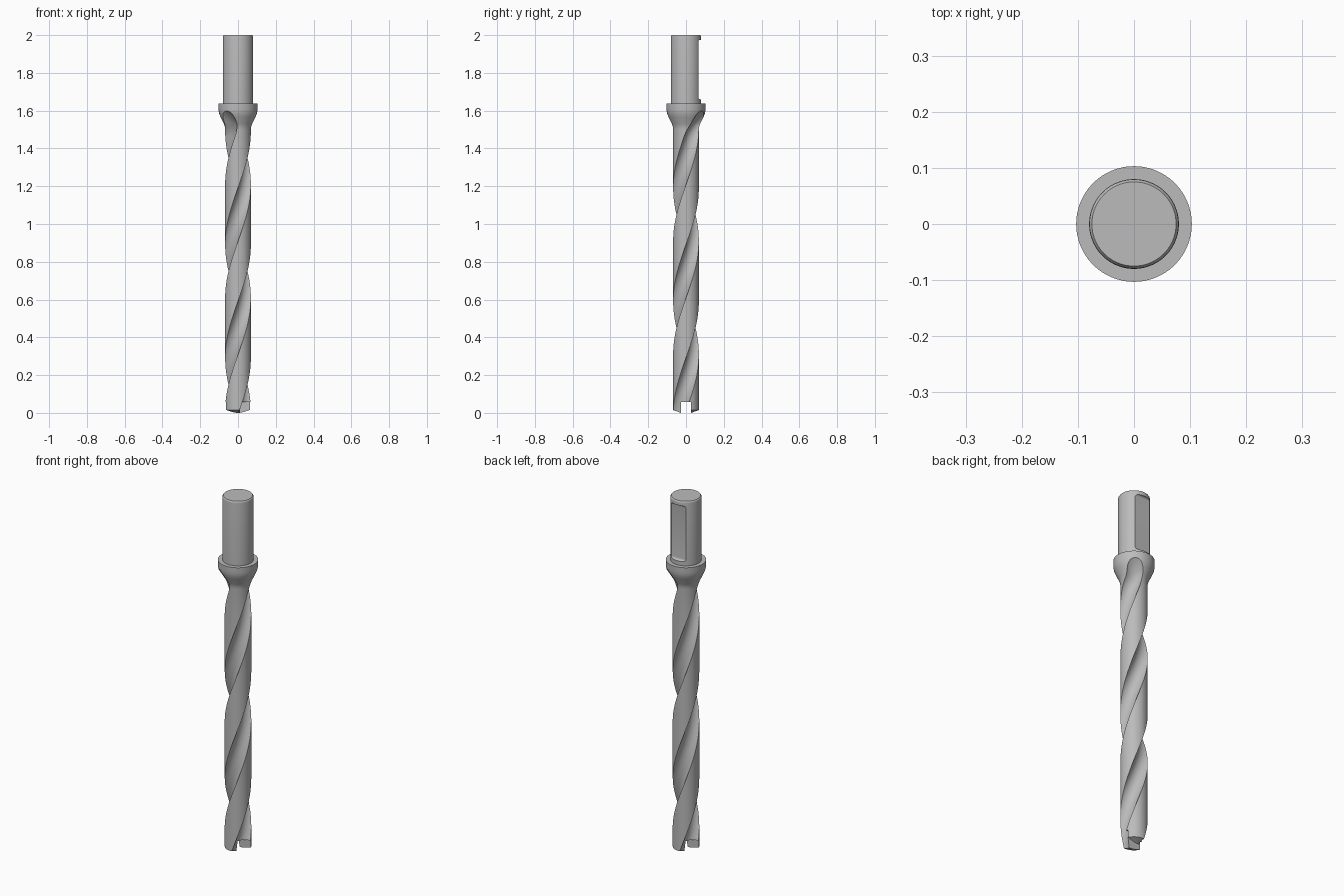
import bpy, bmesh
from math import sin, cos, pi, tau

cube = bpy.data.objects.get("Cube")
if cube:
    bpy.data.objects.remove(cube, do_unlink=True)

steel = bpy.data.materials.new("steel grey")
steel.use_nodes = True
grey = (0.5, 0.5, 0.5, 1)
steel.diffuse_color = grey
steel.node_tree.nodes["Principled BSDF"].inputs["Base Color"].default_value = grey


def loft(name, rings):
    """Closed solid skinned through rings of equal vertex count."""
    bm = bmesh.new()
    loops = [[bm.verts.new(p) for p in ring] for ring in rings]
    n = len(loops[0])
    for a, b in zip(loops, loops[1:]):
        for i in range(n):
            j = (i + 1) % n
            bm.faces.new((a[i], a[j], b[j], b[i]))
    bm.faces.new(loops[0][::-1])
    bm.faces.new(loops[-1])
    bmesh.ops.recalc_face_normals(bm, faces=bm.faces)
    mesh = bpy.data.meshes.new(name)
    bm.to_mesh(mesh)
    bm.free()
    obj = bpy.data.objects.new(name, mesh)
    bpy.context.collection.objects.link(obj)
    mesh.materials.append(steel)
    return obj


def circle(r, z, n, cx=0, cy=0, start=0):
    return [(cx + r * cos(start + tau * i / n), cy + r * sin(start + tau * i / n), z)
            for i in range(n)]


def box(name, x, y0, y1, z0, z1):
    return loft(name, [[(-x, y0, z), (x, y0, z), (x, y1, z), (-x, y1, z)] for z in (z0, z1)])


def activate(obj):
    bpy.ops.object.select_all(action='DESELECT')
    obj.select_set(True)
    bpy.context.view_layer.objects.active = obj


def cut(obj, cutter):
    mod = obj.modifiers.new("cut", 'BOOLEAN')
    mod.operation = 'DIFFERENCE'
    mod.solver = 'EXACT'
    mod.object = cutter
    activate(obj)
    bpy.ops.object.modifier_apply(modifier=mod.name)
    bpy.data.objects.remove(cutter, do_unlink=True)


# Body turned from one profile: shallow point, shaft, flared neck, collar
R, COLLAR = 0.068, 0.103
profile = [(0.027, 0.0), (R, 0.015), (R, 1.5), (0.07, 1.516), (0.075, 1.53),
           (0.092, 1.565), (0.099, 1.582), (0.102, 1.597), (COLLAR, 1.61),
           (COLLAR, 1.637)]
body = loft("fluted_body", [circle(r, z, 96) for r, z in profile])

# Two helical flutes that run out through the neck
PITCH, FLUTE_R, OFFSET, STEPS = 1.2, 0.053, 0.077, 120
for side in (0, pi):
    rings = []
    for k in range(STEPS + 1):
        z = -0.05 + 1.67 * k / STEPS
        turn = side + tau * (min(z, 1.53) - 1.35) / PITCH
        runout = 0.085 * (max(0, z - 1.46) / 0.145) ** 2
        d = OFFSET + runout
        rings.append(circle(FLUTE_R, z, 48, d * cos(turn), d * sin(turn), turn))
    cut(body, loft("flute_cutter", rings))

# Cross slot in the tip
cut(body, box("slot_cutter", 0.2, -0.027, 0.027, -0.1, 0.058))

# Shank with chamfered end and a clamping flat on the back
shank = loft("shank", [circle(r, z, 96) for r, z in
                       [(0.08, 1.63), (0.08, 1.985), (0.079, 1.994), (0.075, 2.0)]])
flat = box("flat_cutter", 0.2, 0.065, 0.2, 1.66, 1.975)
bevel = flat.modifiers.new("round", 'BEVEL')
bevel.width, bevel.segments = 0.012, 5
activate(flat)
bpy.ops.object.modifier_apply(modifier=bevel.name)
cut(shank, flat)

for obj in (body, shank):
    activate(obj)
    bpy.ops.object.shade_smooth_by_angle(angle=pi / 7)
